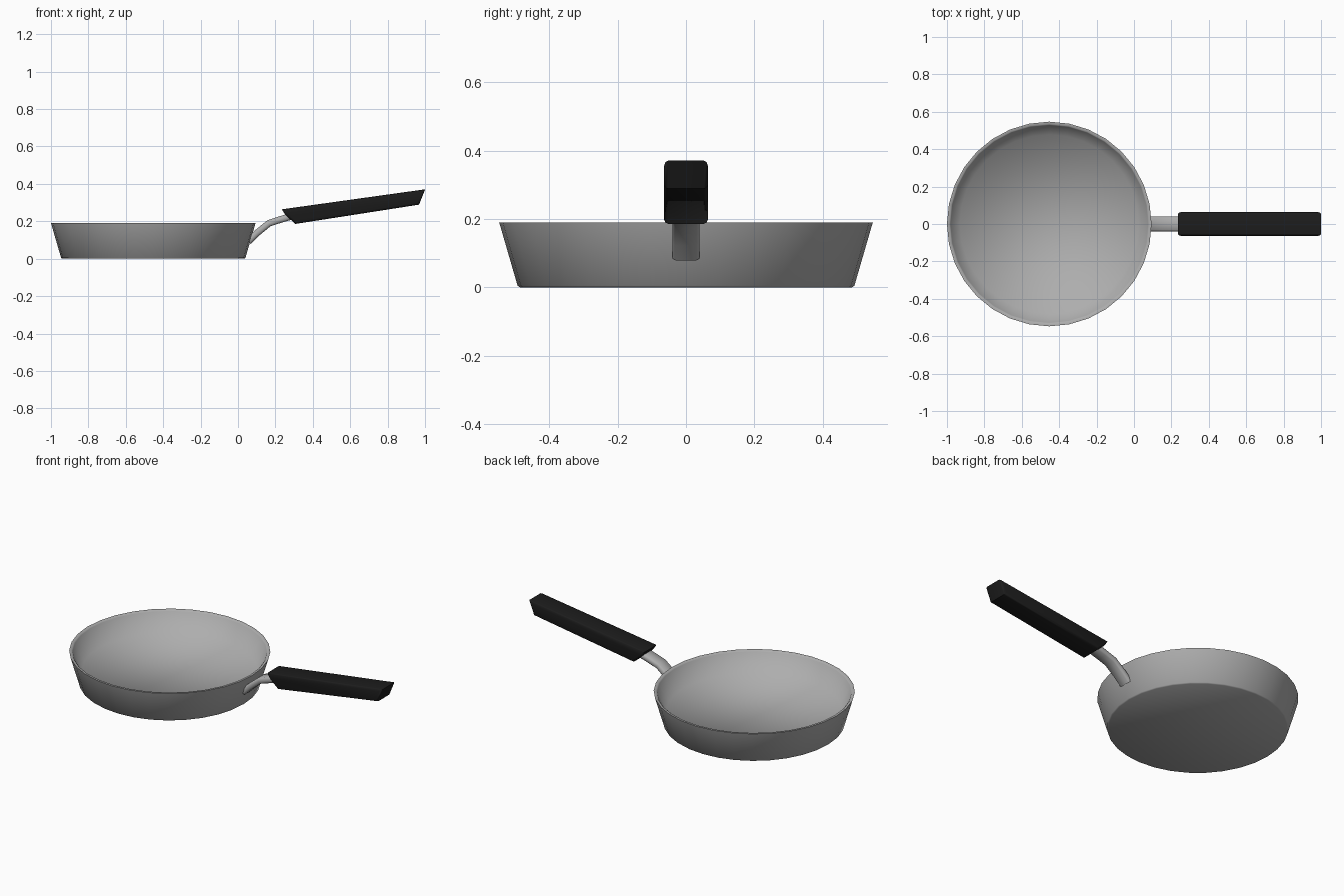
import bpy, bmesh, math
from mathutils import Vector

if "Cube" in bpy.data.objects:
    bpy.data.objects.remove(bpy.data.objects["Cube"])


def material(name, rgb):
    m = bpy.data.materials.new(name)
    m.diffuse_color = (*rgb, 1)
    m.use_nodes = True
    m.node_tree.nodes["Principled BSDF"].inputs["Base Color"].default_value = m.diffuse_color
    return m


steel = material("grey_steel", (0.42, 0.42, 0.42))
black = material("black_grip", (0.012, 0.012, 0.012))


def finish(name, bm, mat, angle):
    bmesh.ops.recalc_face_normals(bm, faces=bm.faces)
    me = bpy.data.meshes.new(name)
    bm.to_mesh(me)
    bm.free()
    me.materials.append(mat)
    ob = bpy.data.objects.new(name, me)
    bpy.context.collection.objects.link(ob)
    bpy.ops.object.select_all(action='DESELECT')
    ob.select_set(True)
    bpy.context.view_layer.objects.active = ob
    bpy.ops.object.shade_smooth_by_angle(angle=math.radians(angle))
    return ob


def bridge(bm, rings):
    for a, b in zip(rings, rings[1:]):
        n = len(a)
        for i in range(n):
            bm.faces.new((a[i], a[(i + 1) % n], b[(i + 1) % n], b[i]))
    bm.faces.new(rings[0])
    bm.faces.new(rings[-1])


# Pan body: lathed wall with thin rim and raised inner floor
SEG = 32
profile = [(0.486, 0.0), (0.493, 0.005), (0.545, 0.184), (0.547, 0.19),
           (0.534, 0.19), (0.528, 0.184), (0.478, 0.077)]
bm = bmesh.new()
rings = [[bm.verts.new((-0.453 + r * math.cos(2 * math.pi * i / SEG),
                        r * math.sin(2 * math.pi * i / SEG), z))
          for i in range(SEG)] for r, z in profile]
bridge(bm, rings)
finish("pan_body", bm, steel, 68)

# Stem: flat rounded section swept along a bent path in the xz plane
path = [(0.055, 0.092), (0.10, 0.136), (0.165, 0.189), (0.225, 0.209), (0.31, 0.234)]
W, T, C = 0.04, 0.018, 0.009
section = [(W, -T + C), (W, T - C), (W - C, T), (-W + C, T),
           (-W, T - C), (-W, -T + C), (-W + C, -T), (W - C, -T)]
bm = bmesh.new()
rings = []
for i, (x, z) in enumerate(path):
    a, b = path[max(i - 1, 0)], path[min(i + 1, len(path) - 1)]
    d = Vector((b[0] - a[0], b[1] - a[1])).normalized()
    rings.append([bm.verts.new((x - d.y * t, w, z + d.x * t)) for w, t in section])
bridge(bm, rings)
finish("handle_stem", bm, steel, 50)

# Grip: slanted-end bar extruded across y, with rounded edges
side = [(0.234, 0.264), (0.254, 0.234), (0.307, 0.186), (0.968, 0.289), (1.001, 0.371)]
bm = bmesh.new()
rings = [[bm.verts.new((x, y, z)) for x, z in side] for y in (-0.064, 0.064)]
bridge(bm, rings)
edges = [e for e in bm.edges if abs(e.verts[0].co.y - e.verts[1].co.y) < 1e-5]
bmesh.ops.bevel(bm, geom=edges, offset=0.012, segments=2, profile=0.5, affect='EDGES')
finish("handle_grip", bm, black, 50)
